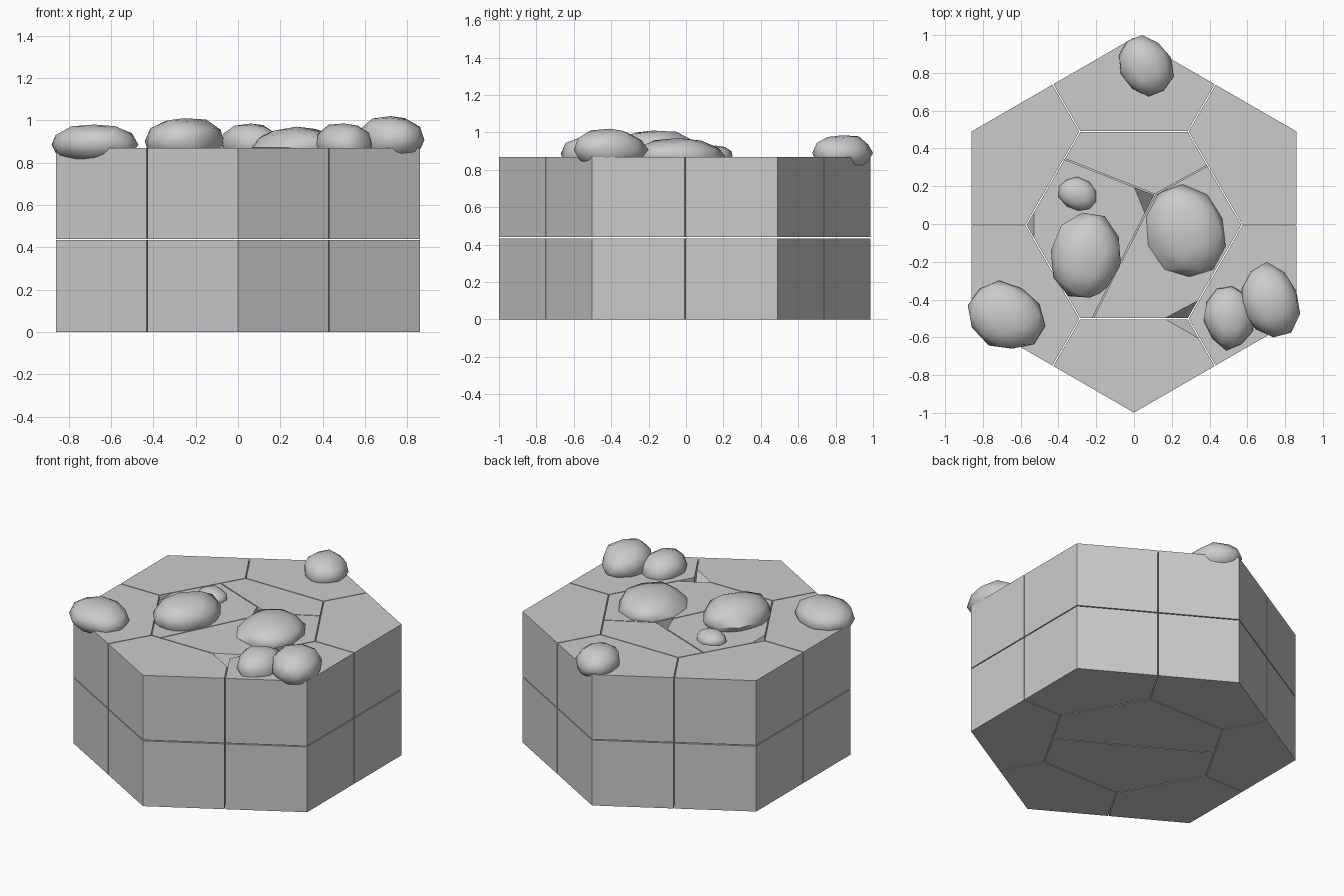
import bpy, bmesh, random
from math import sin, cos, radians
from mathutils import Vector, Matrix

random.seed(4)
if "Cube" in bpy.data.objects:
    bpy.data.objects.remove(bpy.data.objects["Cube"])

stone = bpy.data.materials.new("stone_grey")
stone.use_nodes = True
colour = (0.6, 0.6, 0.6, 1)
stone.diffuse_color = colour
stone.node_tree.nodes["Principled BSDF"].inputs["Base Color"].default_value = colour

TOP, MID, GAP = 0.87, 0.437, 0.003
RADIUS, SHIFT = 0.996, Vector((0, -0.006))


def finish(bm, name):
    bmesh.ops.recalc_face_normals(bm, faces=bm.faces[:])
    mesh = bpy.data.meshes.new(name)
    bm.to_mesh(mesh)
    bm.free()
    obj = bpy.data.objects.new(name, mesh)
    bpy.context.collection.objects.link(obj)
    mesh.materials.append(stone)
    return obj


def polar(angle, r):
    return Vector((cos(radians(angle)), sin(radians(angle)))) * r + SHIFT


def inset(points):
    """Move every edge of a counter-clockwise convex outline inward by GAP."""
    result = []
    for i, p in enumerate(points):
        a = (p - points[i - 1]).normalized()
        b = (points[(i + 1) % len(points)] - p).normalized()
        na, nb = Vector((-a.y, a.x)), Vector((-b.y, b.x))
        result.append(p + (na + nb) * GAP / (1 + na.dot(nb)))
    return result


def block(name, outline, low, high, chips=()):
    """Prism whose corners may be chipped off by planes of three points."""
    bm = bmesh.new()
    base = bm.faces.new([bm.verts.new((p.x, p.y, low)) for p in inset(outline)])
    up = bmesh.ops.extrude_face_region(bm, geom=[base])["geom"]
    bmesh.ops.translate(bm, vec=(0, 0, high - low),
                        verts=[v for v in up if isinstance(v, bmesh.types.BMVert)])
    for start, end, deep in chips:
        a, b = Vector((*start, TOP)), Vector((*end, TOP))
        normal = (b - a).cross(Vector(deep) - a).normalized()
        if normal.z < 0:
            normal.negate()
        cut = bmesh.ops.bisect_plane(bm, geom=bm.verts[:] + bm.edges[:] + bm.faces[:],
                                     plane_co=a, plane_no=normal, clear_outer=True)
        rim = [e for e in cut["geom_cut"] if isinstance(e, bmesh.types.BMEdge)]
        bmesh.ops.holes_fill(bm, edges=rim)
    return finish(bm, name)


# Outer ring: one pentagonal block per corner, in two layers
front_chip = ((0.16, -0.5), (0.35, -0.61), (0.285, -0.5, 0.79))
for i in range(6):
    a = 30 + 60 * i
    mid = RADIUS * cos(radians(30))
    outline = [polar(a, RADIUS), polar(a + 30, mid), polar(a + 30, 0.572),
               polar(a - 30, 0.572), polar(a - 30, mid)]
    block(f"lower_ring_block_{i}", outline, 0, MID - GAP)
    block(f"upper_ring_block_{i}", outline, MID + GAP, TOP,
          [front_chip] if a == 270 else [])

# Lower core: hexagon split in two halves across its edge middles
core = [polar(60 * i, 0.572) for i in range(6)]
edge = 0.572 * cos(radians(30))
block("lower_core_back", [polar(-30, edge), *core[:3], polar(150, edge)], 0, MID - GAP)
block("lower_core_front", [polar(150, edge), *core[3:], polar(-30, edge)], 0, MID - GAP)

# Upper core: three cracked slabs meeting at one point
centre = Vector((0.11, 0.155))
right, left, front = Vector((0.39, 0.31)), Vector((-0.37, 0.345)), Vector((-0.22, core[4].y))
block("core_slab_back", [centre, right, core[1], core[2], left], MID + GAP, TOP)
block("core_slab_left", [centre, left, core[3], core[4], front], MID + GAP, TOP,
      [((0, 0.2), (0.06, 0.05), (0.11, 0.155, 0.66)),
       ((-0.53, 0.08), (-0.53, -0.08), (-0.57, 0, 0.78))])
block("core_slab_right", [centre, front, core[5], core[0], right], MID + GAP, TOP,
      [((0.16, -0.5), (0.35, -0.4), (0.285, -0.5, 0.7))])


def rock(name, low, high, yaw, stretch):
    """Rough pebble fitted between two opposite corners of its bounds."""
    bm = bmesh.new()
    bmesh.ops.create_icosphere(bm, subdivisions=2, radius=1)
    for v in bm.verts:
        v.co *= random.uniform(0.93, 1.05)
        v.co.x *= stretch
    bmesh.ops.rotate(bm, verts=bm.verts, matrix=Matrix.Rotation(radians(yaw), 3, 'Z'))
    for k in range(3):
        values = [v.co[k] for v in bm.verts]
        least, span = min(values), max(values) - min(values)
        for v in bm.verts:
            v.co[k] = low[k] + (v.co[k] - least) / span * (high[k] - low[k])
    obj = finish(bm, name)
    bpy.ops.object.select_all(action='DESELECT')
    obj.select_set(True)
    bpy.context.view_layer.objects.active = obj
    bpy.ops.object.shade_smooth_by_angle(angle=radians(50))


# Loose rocks lying on the top
rock("rock_front_right", (-0.88, -0.66, 0.79), (-0.47, -0.3, 0.98), -30, 1.2)
rock("rock_front_left_large", (0.57, -0.6, 0.79), (0.88, -0.2, 1.02), 110, 1.25)
rock("rock_front_left_small", (0.37, -0.67, 0.78), (0.64, -0.33, 0.985), 100, 1.2)
rock("rock_middle_left", (0.065, -0.28, 0.77), (0.485, 0.21, 0.97), 110, 1.15)
rock("rock_middle_right", (-0.44, -0.39, 0.78), (-0.07, 0.06, 1.01), 80, 1.2)
rock("rock_pebble", (-0.4, 0.07, 0.82), (-0.2, 0.25, 0.93), -40, 1.2)
rock("rock_back", (-0.08, 0.675, 0.79), (0.21, 1, 0.985), 110, 1.25)
